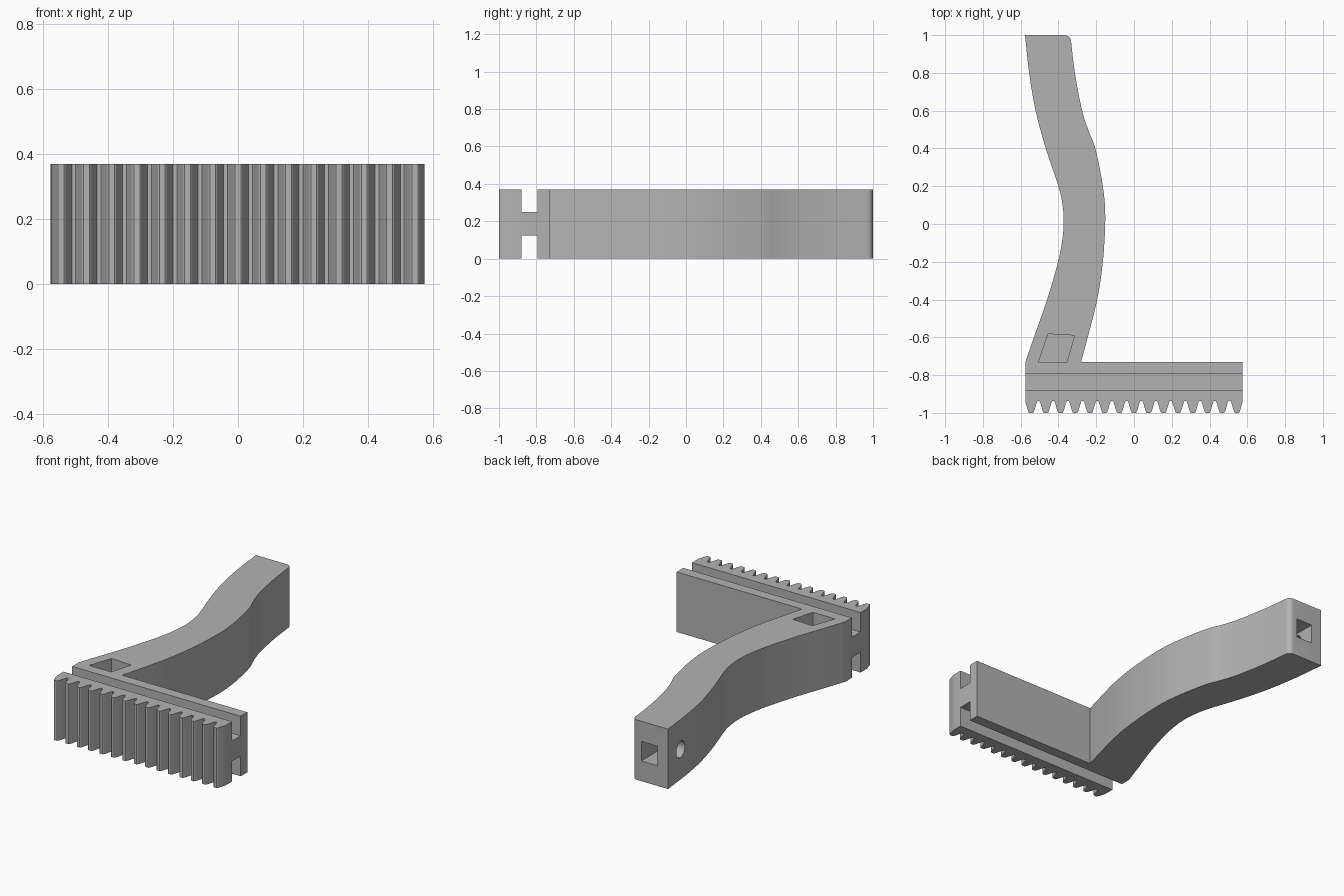
import bpy
import bmesh
import math
from mathutils import Vector, Matrix

cube = bpy.data.objects.get("Cube")
if cube:
    bpy.data.objects.remove(cube, do_unlink=True)

HEIGHT = 0.37
HALF = 0.575        # half length of the rack
TEETH = 15
PITCH = 0.0778

grey = bpy.data.materials.new("plain grey")
grey.use_nodes = True
colour = (0.45, 0.45, 0.45, 1)
grey.diffuse_color = colour
grey.node_tree.nodes["Principled BSDF"].inputs["Base Color"].default_value = colour


def prism(name, outline, z0, z1):
    """Extrude a plan outline between two heights."""
    bm = bmesh.new()
    face = bm.faces.new([bm.verts.new((x, y, z0)) for x, y in outline])
    top = bmesh.ops.extrude_face_region(bm, geom=[face])["geom"]
    verts = [v for v in top if isinstance(v, bmesh.types.BMVert)]
    bmesh.ops.translate(bm, verts=verts, vec=(0, 0, z1 - z0))
    bmesh.ops.recalc_face_normals(bm, faces=bm.faces)
    return add_object(name, bm)


def add_object(name, bm):
    mesh = bpy.data.meshes.new(name)
    bm.to_mesh(mesh)
    bm.free()
    mesh.materials.append(grey)
    obj = bpy.data.objects.new(name, mesh)
    bpy.context.collection.objects.link(obj)
    return obj


def box(name, x0, x1, y0, y1, z0, z1):
    return prism(name, [(x0, y0), (x1, y0), (x1, y1), (x0, y1)], z0, z1)


def smooth_path(points, steps=6):
    """Catmull-Rom curve through the points."""
    p = [Vector(q) for q in points]
    p = [2 * p[0] - p[1]] + p + [2 * p[-1] - p[-2]]
    path = []
    for a, b, c, d in zip(p, p[1:], p[2:], p[3:]):
        for i in range(steps):
            t = i / steps
            path.append((2 * b + (c - a) * t + (2 * a - 5 * b + 4 * c - d) * t ** 2
                         + (3 * b - a - 3 * c + d) * t ** 3) / 2)
    return [tuple(q) for q in path + [p[-2]]]


# Toothed front edge, from right to left along x
flank = [(-0.029, -0.947), (-0.025, -0.96), (-0.019, -0.982), (-0.013, -0.997), (-0.009, -1.0)]
tooth = flank + [(-x, y) for x, y in reversed(flank)]
outline = [(-HALF, -0.94)]
for i in range(TEETH):
    centre = (i - (TEETH - 1) / 2) * PITCH
    outline += [(centre + x, y) for x, y in tooth]
    if i < TEETH - 1:
        gap = centre + PITCH / 2
        outline += [(gap - 0.006, -0.938), (gap + 0.006, -0.938)]
outline += [(HALF, -0.94), (HALF, -0.73)]

# Curved arm: outer side up, rounded corner, inner side down
outline += smooth_path([(-0.28, -0.73), (-0.245, -0.6), (-0.195, -0.4), (-0.165, -0.2),
                        (-0.152, 0.03), (-0.165, 0.2), (-0.205, 0.4), (-0.243, 0.5),
                        (-0.277, 0.61), (-0.313, 0.8), (-0.333, 0.965)])
outline += [(-0.368 + 0.035 * math.cos(a), 0.965 + 0.035 * math.sin(a))
            for a in (math.radians(15 * k) for k in range(1, 7))]
outline += smooth_path([(-0.577, 1.0), (-0.555, 0.8), (-0.521, 0.6), (-0.467, 0.4),
                        (-0.4, 0.2), (-0.38, 0.11), (-0.372, 0.02), (-0.379, -0.08),
                        (-0.402, -0.2), (-0.46, -0.4), (-0.53, -0.6), (-HALF, -0.73)])
body = prism("rack_with_arm", outline, 0, HEIGHT)

# Slots along the rack, pocket in the arm root, socket and pin hole in the arm end
cutters = [
    box("upper_slot", -0.7, 0.7, -0.88, -0.795, 0.25, 0.5),
    box("lower_slot", -0.7, 0.7, -0.88, -0.795, -0.1, 0.125),
    prism("root_pocket", [(-0.505, -0.73), (-0.355, -0.73), (-0.315, -0.59), (-0.455, -0.582)],
          0.02, 0.5),
    box("end_socket", -0.505, -0.395, 0.75, 1.1, 0.125, 0.245),
]
bm = bmesh.new()
bmesh.ops.create_cone(bm, cap_ends=True, segments=32, radius1=0.05, radius2=0.05, depth=0.25,
                      matrix=Matrix.Translation((-0.57, 0.855, HEIGHT / 2))
                      @ Matrix.Rotation(math.pi / 2, 4, "Y"))
cutters.append(add_object("pin_hole", bm))

for cutter in cutters:
    mod = body.modifiers.new(cutter.name, "BOOLEAN")
    mod.operation = "DIFFERENCE"
    mod.solver = "EXACT"
    mod.object = cutter
    cutter.hide_render = True

# Apply the cuts and remove the cutters
bpy.context.view_layer.update()
result = bpy.data.meshes.new_from_object(
    body.evaluated_get(bpy.context.evaluated_depsgraph_get()))
body.modifiers.clear()
body.data = result
for cutter in cutters:
    bpy.data.objects.remove(cutter, do_unlink=True)

bpy.ops.object.select_all(action="DESELECT")
body.select_set(True)
bpy.context.view_layer.objects.active = body
bpy.ops.object.shade_smooth_by_angle(angle=math.radians(30))
